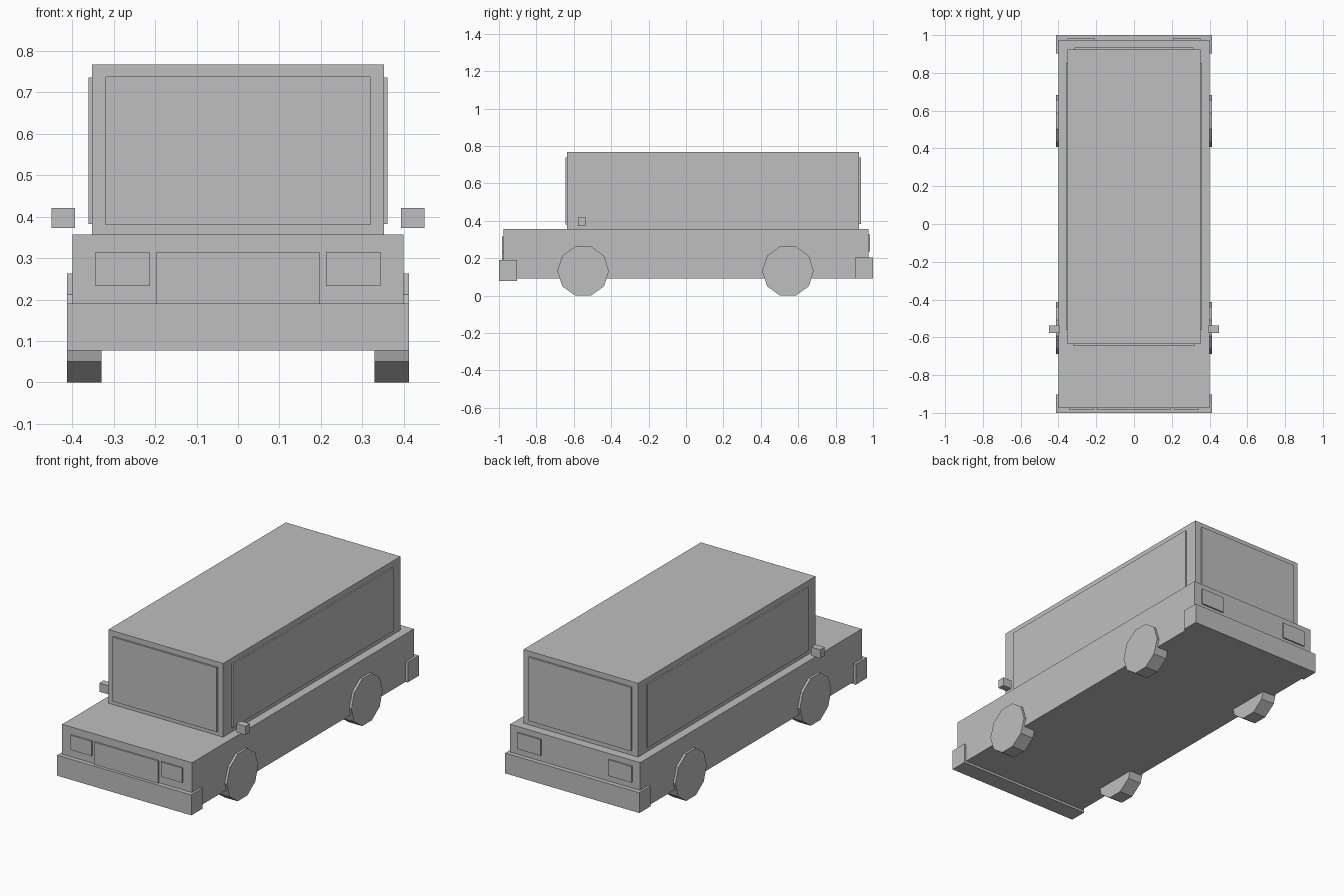
import bpy
import math

cube = bpy.data.objects.get("Cube")
if cube:
    bpy.data.objects.remove(cube, do_unlink=True)

grey = bpy.data.materials.new("plain_grey")
grey.use_nodes = True
colour = (0.52, 0.52, 0.52, 1)
grey.diffuse_color = colour
grey.node_tree.nodes["Principled BSDF"].inputs["Base Color"].default_value = colour


def finish(name):
    obj = bpy.context.object
    obj.name = name
    obj.data.materials.append(grey)
    return obj


def box(name, x, y, z):
    """Box given by its (low, high) range on each axis."""
    spans = (x, y, z)
    bpy.ops.mesh.primitive_cube_add(size=1, location=[sum(s) / 2 for s in spans])
    obj = finish(name)
    obj.scale = [s[1] - s[0] for s in spans]
    bpy.ops.object.transform_apply(location=False, rotation=False, scale=True)
    return obj


def box_pair(name, x, y, z):
    """Mirrored boxes on the left (+x) and right (-x)."""
    box("left_" + name, x, y, z)
    box("right_" + name, (-x[1], -x[0]), y, z)


# Lower body and cabin
box("lower_body", (-0.4, 0.4), (-0.975, 0.975), (0.09, 0.357))
box("cabin", (-0.353, 0.353), (-0.635, 0.925), (0.355, 0.767))

# Window panels
box("windscreen", (-0.32, 0.32), (-0.645, -0.63), (0.38, 0.738))
box("rear_window", (-0.315, 0.315), (0.92, 0.935), (0.383, 0.738))
box_pair("side_window", (0.34, 0.361), (-0.56, 0.852), (0.382, 0.736))

# Bumpers
box("front_bumper", (-0.413, 0.413), (-1, -0.903), (0.077, 0.191))
box("rear_bumper", (-0.413, 0.413), (0.903, 1), (0.09, 0.203))

# Grille and lights
box("grille", (-0.197, 0.197), (-0.983, -0.96), (0.18, 0.315))
box_pair("headlight", (0.213, 0.344), (-0.983, -0.96), (0.233, 0.315))
box_pair("tail_light", (0.207, 0.352), (0.96, 0.983), (0.236, 0.326))

# Door mirrors
box_pair("mirror", (0.394, 0.45), (-0.577, -0.538), (0.373, 0.421))

# Ten-sided wheels with a flat edge on the ground
RADIUS = 0.138
for end, y in (("front", -0.55), ("rear", 0.545)):
    for side, sign in (("left", 1), ("right", -1)):
        bpy.ops.mesh.primitive_cylinder_add(
            vertices=10, radius=RADIUS, depth=0.083,
            location=(sign * 0.3715, y, RADIUS * math.cos(math.pi / 10)),
            rotation=(math.pi / 2, 0, math.pi / 2))
        wheel = finish(f"{side}_{end}_wheel")
        # Turn the polygon so an edge, not a corner, faces down
        for v in wheel.data.vertices:
            px, py = v.co.x, v.co.y
            v.co.x, v.co.y = py, -px
        bottom = min((wheel.matrix_basis @ v.co).z for v in wheel.data.vertices)
        if bottom < -0.001:
            for v in wheel.data.vertices:
                px, py = v.co.x, v.co.y
                v.co.x, v.co.y = -py, px
